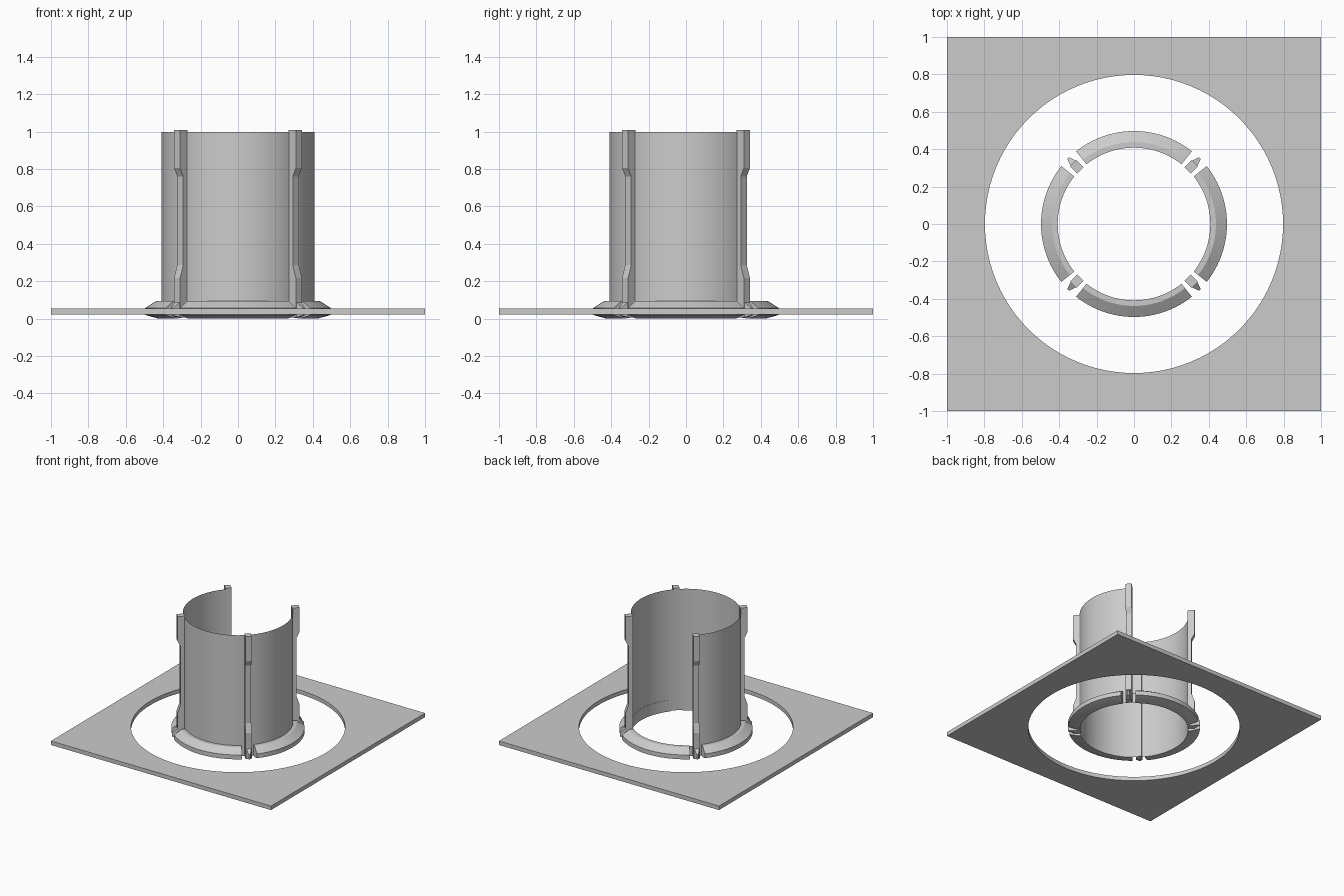
import bpy, bmesh, math
from math import cos, sin, radians, pi

if "Cube" in bpy.data.objects:
    bpy.data.objects.remove(bpy.data.objects["Cube"])


def finish(name, bm, smooth=True, normals=True):
    if normals:
        bmesh.ops.recalc_face_normals(bm, faces=bm.faces)
    me = bpy.data.meshes.new(name)
    bm.to_mesh(me)
    bm.free()
    ob = bpy.data.objects.new(name, me)
    bpy.context.collection.objects.link(ob)
    if smooth:
        bpy.ops.object.select_all(action='DESELECT')
        ob.select_set(True)
        bpy.context.view_layer.objects.active = ob
        bpy.ops.object.shade_smooth_by_angle(angle=radians(20))
    return ob


def arc_sweep(name, profile, mid, half, steps=24, closed=True):
    """Sweep an (r, z) profile around z, between mid-half and mid+half degrees."""
    bm = bmesh.new()
    rings = []
    for i in range(steps + 1):
        a = radians(mid - half + 2 * half * i / steps)
        rings.append([bm.verts.new((r * cos(a), r * sin(a), z)) for r, z in profile])
    n = len(profile)
    for p, q in zip(rings, rings[1:]):
        for k in range(n if closed else n - 1):
            m = (k + 1) % n
            bm.faces.new((p[k], q[k], q[m], p[m]))
    if closed:
        bm.faces.new(rings[0])
        bm.faces.new(rings[-1])
    return finish(name, bm, normals=closed)


def base_plate():
    """Square plate with a round hole."""
    bm = bmesh.new()
    n, z0, z1 = 96, 0.025, 0.058
    rings = []
    for i in range(n):
        a = 2 * pi * i / n
        c, s = cos(a), sin(a)
        k = 1 / max(abs(c), abs(s))
        rings.append([bm.verts.new((r * c, r * s, z))
                      for r, z in ((0.797, z0), (k, z0), (k, z1), (0.797, z1))])
    for i in range(n):
        p, q = rings[i], rings[(i + 1) % n]
        for k in range(4):
            m = (k + 1) % 4
            bm.faces.new((p[k], q[k], q[m], p[m]))
    finish("base_plate", bm)


def corner_post(angle):
    """Upright rail with thicker ends, plus a tapered foot."""
    w = 0.023
    side = [(0.405, 0.01), (0.461, 0.01), (0.461, 0.22), (0.437, 0.29),
            (0.437, 0.765), (0.461, 0.81), (0.461, 1.013), (0.405, 1.013)]
    a = radians(angle)

    def at(r, t, z):
        return (r * cos(a) - t * sin(a), r * sin(a) + t * cos(a), z)

    bm = bmesh.new()
    l = [bm.verts.new(at(r, -w, z)) for r, z in side]
    r_ = [bm.verts.new(at(r, w, z)) for r, z in side]
    bm.faces.new(l)
    bm.faces.new(r_)
    for k in range(len(side)):
        m = (k + 1) % len(side)
        bm.faces.new((l[k], l[m], r_[m], r_[k]))
    finish("corner_post", bm, smooth=False)

    bm = bmesh.new()
    for r, t, zs in ((0.45, w, (0.01, 0.1)), (0.499, 0.006, (0.022, 0.06))):
        for z in zs:
            for sgn in (-1, 1):
                bm.verts.new(at(r, sgn * t, z))
    bmesh.ops.convex_hull(bm, input=bm.verts)
    finish("post_foot", bm, smooth=False)


base_plate()

# Bevelled flange segments and their inner walls, on all four sides
flange = [(0.408, 0.004), (0.425, 0.004), (0.497, 0.024), (0.497, 0.06),
          (0.438, 0.098), (0.408, 0.098)]
for side in range(4):
    arc_sweep("flange_segment", flange, 90 * side, 38.5)
    arc_sweep("flange_inner_wall", [(0.408, 0.008), (0.408, 0.09)], 90 * side, 43, closed=False)
    corner_post(45 + 90 * side)

# Thin curved wall panels: right, left and front; the back stays open
for mid in (0, 180, 270):
    arc_sweep("wall_panel", [(0.41, 0.08), (0.41, 1.003)], mid, 43, closed=False)

# Rest the lowest edge on the ground
for ob in bpy.data.objects:
    ob.location.z -= 0.004
